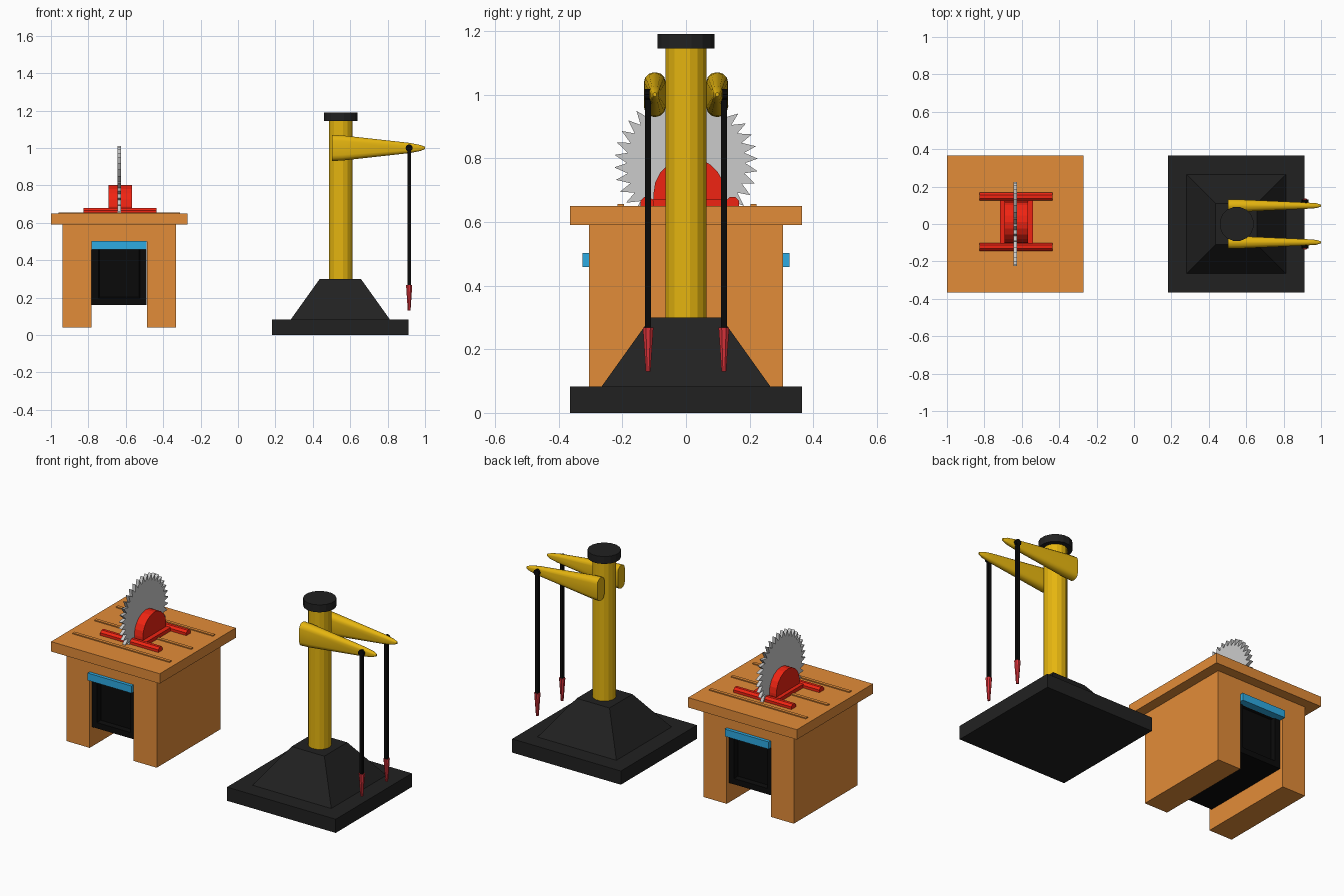
import bpy, bmesh
from math import sin, cos, pi, radians

if "Cube" in bpy.data.objects:
    bpy.data.objects.remove(bpy.data.objects["Cube"])


def material(name, rgb):
    """Material from a display colour, stored as linear light."""
    m = bpy.data.materials.new(name)
    m.diffuse_color = (*[c / 12.92 if c < .04 else ((c + .055) / 1.055) ** 2.4 for c in rgb], 1)
    m.use_nodes = True
    m.node_tree.nodes["Principled BSDF"].inputs["Base Color"].default_value = m.diffuse_color
    return m


WOOD = material("wood", (0.89, 0.55, 0.22))
YELLOW = material("yellow", (0.90, 0.71, 0.06))
BLACK = material("black", (0.13, 0.13, 0.13))
DARK = material("dark", (0.04, 0.04, 0.04))
BLUE = material("blue", (0.18, 0.67, 0.89))
RED = material("red", (0.94, 0.14, 0.07))
CRIMSON = material("crimson", (0.86, 0.20, 0.23))
STEEL = material("steel", (0.84, 0.84, 0.84))


def finish(name, bm, mat):
    bmesh.ops.recalc_face_normals(bm, faces=bm.faces)
    me = bpy.data.meshes.new(name)
    bm.to_mesh(me)
    bm.free()
    me.materials.append(mat)
    ob = bpy.data.objects.new(name, me)
    bpy.context.collection.objects.link(ob)
    return ob


def loft(name, rings, mat):
    """Skin a list of rings with the same point count and cap both ends."""
    bm = bmesh.new()
    vs = [[bm.verts.new(p) for p in r] for r in rings]
    n = len(vs[0])
    for a, b in zip(vs, vs[1:]):
        for i in range(n):
            j = (i + 1) % n
            bm.faces.new((a[i], a[j], b[j], b[i]))
    bm.faces.new(vs[0])
    bm.faces.new(vs[-1])
    return finish(name, bm, mat)


def box(name, x0, x1, y0, y1, z0, z1, mat):
    return loft(name, [[(x0, y0, z), (x1, y0, z), (x1, y1, z), (x0, y1, z)] for z in (z0, z1)], mat)


def circle(r, n, phase=0.0):
    return [(r * cos(2 * pi * i / n + phase), r * sin(2 * pi * i / n + phase)) for i in range(n)]


def turned(name, x, y, levels, n, mat):
    """Vertical round part from (z, radius) levels."""
    return loft(name, [[(x + a, y + b, z) for a, b in circle(r, n, pi / n)] for z, r in levels], mat)


def smooth(ob, angle=40):
    bpy.ops.object.select_all(action='DESELECT')
    ob.select_set(True)
    bpy.context.view_layer.objects.active = ob
    bpy.ops.object.shade_smooth_by_angle(angle=radians(angle))


# ---------------- saw table ----------------
TX = -0.635

# cabinet: arch profile running front to back
arch = [(-.303, .04), (-.148, .04), (-.148, .50), (.148, .50), (.148, .04), (.303, .04), (.303, .59), (-.303, .59)]
loft("cabinet", [[(TX + x, y, z) for x, z in arch] for y in (-.305, .305)], WOOD)
box("table_top", -1.0, -.27, -.365, .365, .59, .65, WOOD)
for i, y in enumerate((-.205, .003, .212)):
    box(f"top_strip_{i}", -.96, -.31, y - .01, y + .01, .64, .656, WOOD)

# bin under the table with a recessed panel at each end
bin_box = box("bin", TX - .147, TX + .147, -.285, .285, .16, .499, DARK)
bm = bmesh.new()
bm.from_mesh(bin_box.data)
bm.normal_update()
ends = [f for f in bm.faces if abs(f.normal.y) > .9]
bmesh.ops.inset_individual(bm, faces=ends, thickness=.05, depth=0)
bmesh.ops.inset_individual(bm, faces=ends, thickness=.01, depth=-.025)
bm.to_mesh(bin_box.data)
bm.free()
for side, s in (("front", -1), ("back", 1)):
    y0, y1 = sorted((s * .28, s * .325))
    box(f"{side}_handle", TX - .147, TX + .147, y0, y1, .458, .502, BLUE)

# saw blade with raked teeth
TEETH = 36
outline = []
for i in range(TEETH):
    for r, f in ((.186, 0), (.226, .35)):
        a = 2 * pi * (i + f) / TEETH
        outline.append((r * cos(a), r * sin(a)))
loft("saw_blade", [[(x, a, .785 + b) for a, b in outline] for x in (TX - .010, TX + .010)], STEEL)

# hub dome, base plate and side rails
dome = [(.01 + .112 * cos(pi * i / 10), .69 + .112 * sin(pi * i / 10)) for i in range(11)]
dome = [(.122, .65)] + dome + [(-.102, .65)]
loft("hub", [[(x, y, z) for y, z in dome] for x in (-.692, -.568)], RED)
box("hub_plate", -.716, -.54, -.105, .125, .645, .672, RED)
for name, yc in (("front_rail", -.122), ("back_rail", .146)):
    ring = [(yc + .023 * cos(pi * (i + .5) / 4), .657 + .023 * sin(pi * (i + .5) / 4)) for i in range(8)]
    loft(name, [[(x, y, z) for y, z in ring] for x in (-.825, -.435)], RED)

# ---------------- crane ----------------
CX = 0.549
box("crane_base", .182, .912, -.365, .365, 0, .083, BLACK)
square = [(-1, -1), (1, -1), (1, 1), (-1, 1)]
loft("crane_foot", [[(.547 + h * a, h * b, z) for a, b in square] for z, h in ((.083, .265), (.30, .110))], BLACK)
turned("column", CX, 0, [(.30, .065), (1.15, .065)], 16, YELLOW)
turned("column_cap", CX, 0, [(1.145, .092), (1.19, .092)], 16, BLACK)

# tapered arms, hinge pins, cables and weights on both sides
for side, s in (("front", -1), ("back", 1)):
    rings = []
    for x, yc, hy, hz in ((.503, .098, .034, .070), (.56, .098, .033, .067), (.92, .098, .017, .027),
                          (.975, .098, .013, .016), (1.0, .098, .005, .006)):
        c = min(hy * .9, hz * .6)
        ring = []
        for q, (sy, sz) in enumerate(((1, 1), (-1, 1), (-1, -1), (1, -1))):
            for k in range(4):
                a = pi / 2 * (q + k / 3)
                ring.append((x, s * yc + sy * (hy - c) + c * cos(a), 1.0 + sz * (hz - c) + c * sin(a)))
        rings.append(ring)
    smooth(loft(f"{side}_arm", rings, YELLOW))
    loft(f"{side}_pin", [[(.915 + a, s * y, 1.0 + b) for a, b in circle(.019, 10)] for y in (.095, .13)], DARK)
    turned(f"{side}_cable", .915, s * .119, [(.26, .0135), (1.015, .0135)], 4, DARK)
    turned(f"{side}_weight", .915, s * .119, [(.13, .008), (.268, .018)], 8, CRIMSON)
